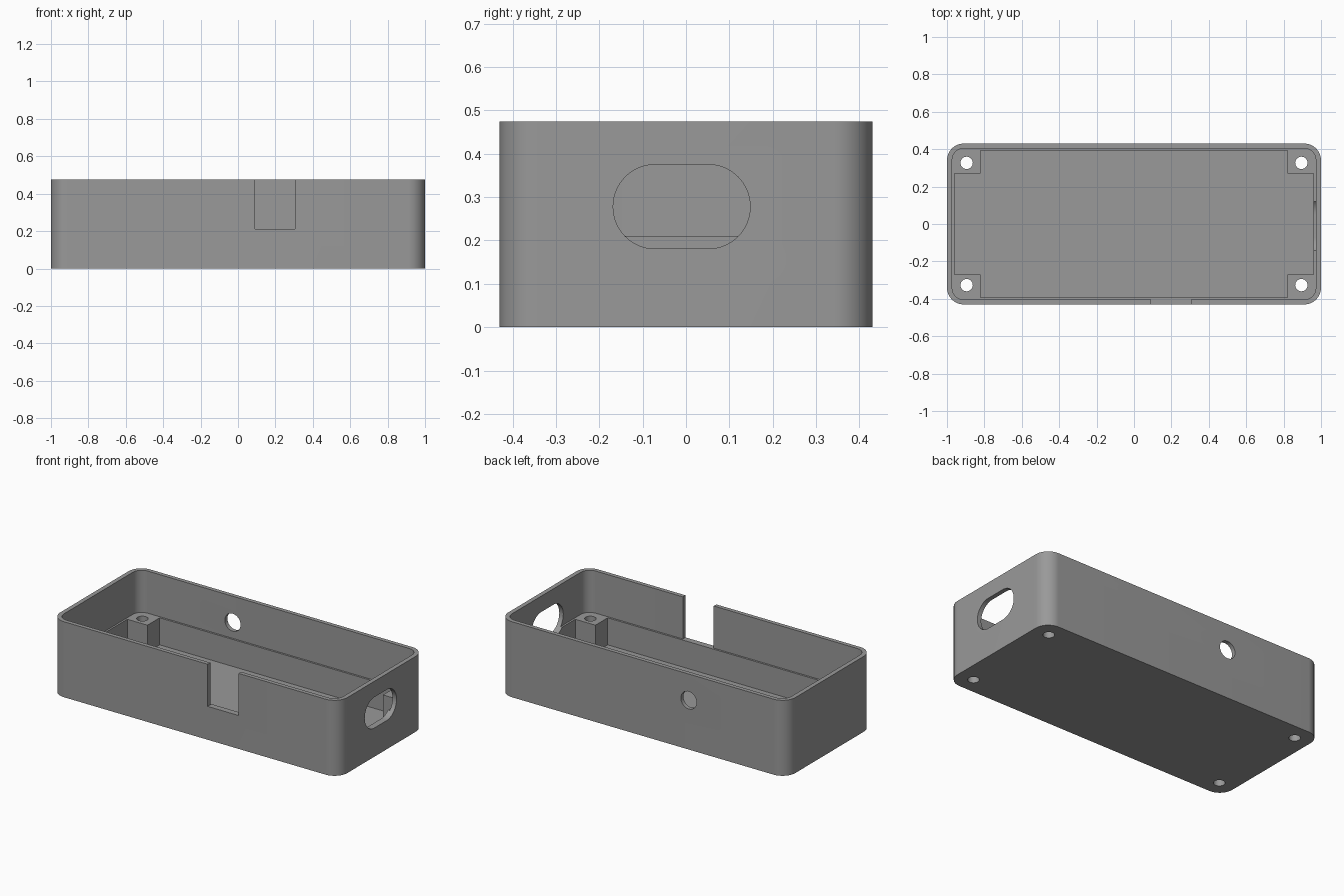
import bpy
import bmesh
import math
from mathutils import Vector

if "Cube" in bpy.data.objects:
    bpy.data.objects.remove(bpy.data.objects["Cube"])

HX, HY, H = 1.0, 0.43, 0.475      # half length, half width, height
FLOOR, LEDGE = 0.04, 0.21         # floor thickness, ledge and post height

grey = bpy.data.materials.new("grey plastic")
grey.diffuse_color = (0.32, 0.32, 0.32, 1)
grey.use_nodes = True
grey.node_tree.nodes["Principled BSDF"].inputs["Base Color"].default_value = grey.diffuse_color


def rounded_rect(hx, hy, r, seg=16):
    """Counter-clockwise outline of a rectangle with round corners."""
    pts = []
    for i, (sx, sy) in enumerate([(1, 1), (-1, 1), (-1, -1), (1, -1)]):
        for k in range(seg + 1):
            a = math.pi / 2 * (i + k / seg)
            pts.append((sx * (hx - r) + r * math.cos(a),
                        sy * (hy - r) + r * math.sin(a)))
    return pts


def circle(cx, cy, r, seg=32):
    return [(cx + r * math.cos(2 * math.pi * k / seg),
             cy + r * math.sin(2 * math.pi * k / seg)) for k in range(seg)]


def prism(name, pts, lo, hi, axis="z"):
    """Extrude a 2D outline along an axis from lo to hi."""
    place = {"z": lambda u, v, w: (u, v, w),
             "x": lambda u, v, w: (w, u, v),
             "y": lambda u, v, w: (u, w, v)}[axis]
    bm = bmesh.new()
    face = bm.faces.new([bm.verts.new(place(u, v, lo)) for u, v in pts])
    top = bmesh.ops.extrude_face_region(bm, geom=[face])["geom"]
    bmesh.ops.translate(bm, vec=Vector(place(0, 0, hi - lo)),
                        verts=[g for g in top if isinstance(g, bmesh.types.BMVert)])
    bmesh.ops.recalc_face_normals(bm, faces=bm.faces)
    mesh = bpy.data.meshes.new(name)
    bm.to_mesh(mesh)
    bm.free()
    mesh.materials.append(grey)
    obj = bpy.data.objects.new(name, mesh)
    bpy.context.collection.objects.link(obj)
    return obj


# Outer body with rounded vertical corners
body = prism("enclosure_body", rounded_rect(HX, HY, 0.09), 0, H)

# Upper cavity leaves a thin wall above the ledge
cutters = [prism("upper_cavity", rounded_rect(0.972, 0.404, 0.062), LEDGE, H + 0.1)]

# Lower cavity is a cross, which leaves four square corner posts
ax, ay, bx, by = 0.96, 0.392, 0.82, 0.27
cross = [(ax, -by), (ax, by), (bx, by), (bx, ay), (-bx, ay), (-bx, by),
         (-ax, by), (-ax, -by), (-bx, -by), (-bx, -ay), (bx, -ay), (bx, -by)]
cutters.append(prism("lower_cavity", cross, FLOOR, LEDGE + 0.1))

# Screw holes through the posts
for sx in (-1, 1):
    for sy in (-1, 1):
        cutters.append(prism("screw_hole", circle(sx * 0.895, sy * 0.327, 0.033),
                             -0.1, LEDGE + 0.1))

# Slot in the front wall, open at the top
slot = [(0.09, LEDGE), (0.305, LEDGE), (0.305, H + 0.1), (0.09, H + 0.1)]
cutters.append(prism("front_slot", slot, -HY - 0.1, -0.35, "y"))

# Round hole in the back wall
cutters.append(prism("back_hole", circle(-0.32, 0.31, 0.055), 0.35, HY + 0.1, "y"))

# Oblong port in the right wall
port = [(u - 0.01, v + 0.278) for u, v in rounded_rect(0.158, 0.097, 0.0965)]
cutters.append(prism("side_port", port, 0.9, HX + 0.1, "x"))

# Cut everything out of the body
bpy.context.view_layer.objects.active = body
body.select_set(True)
for c in cutters:
    mod = body.modifiers.new(c.name, "BOOLEAN")
    mod.operation = "DIFFERENCE"
    mod.solver = "EXACT"
    mod.object = c
    bpy.ops.object.modifier_apply(modifier=mod.name)
for c in cutters:
    bpy.data.objects.remove(c)

bpy.ops.object.shade_smooth_by_angle(angle=math.radians(30))
